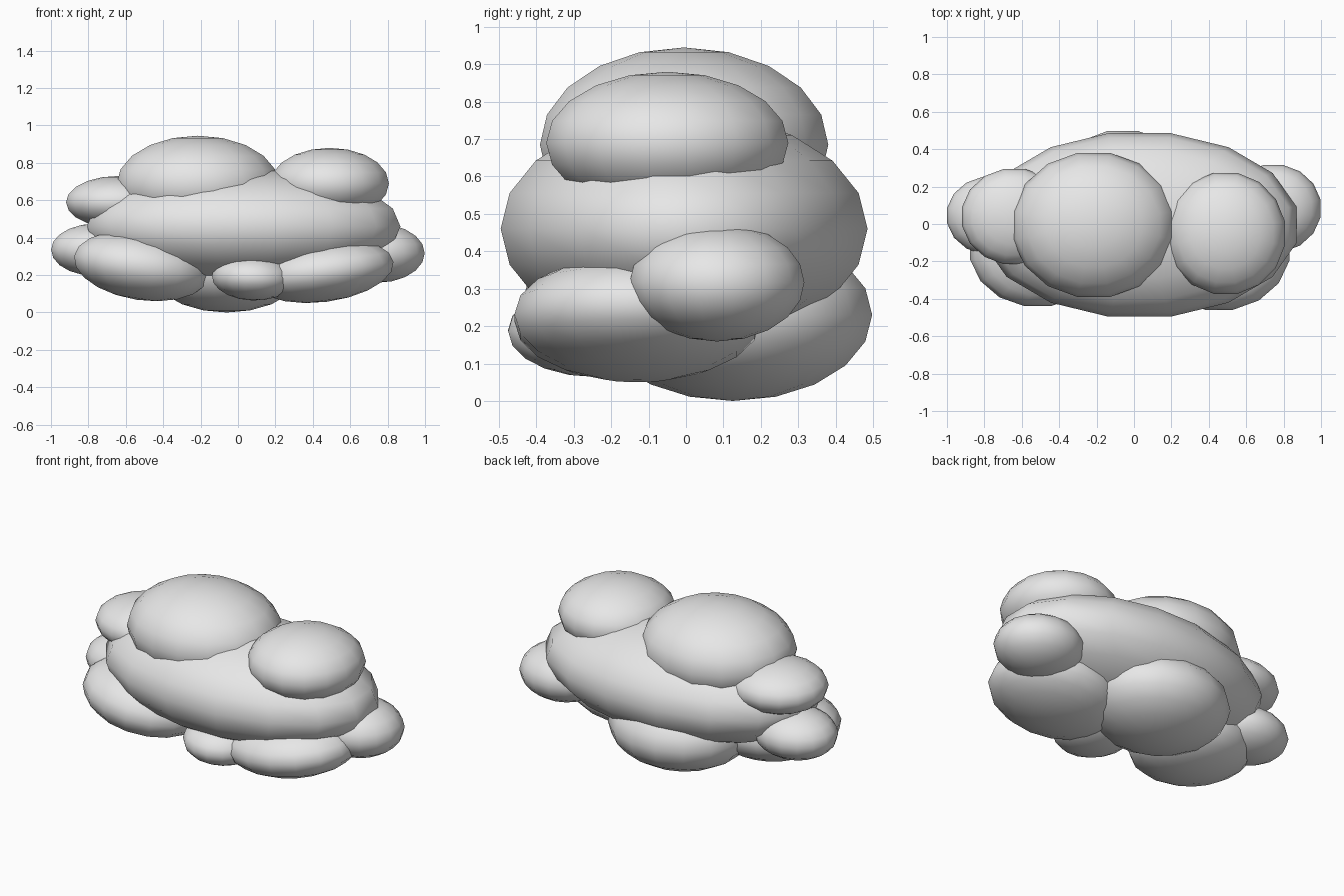
import bpy
import bmesh
from math import pi
from mathutils import Matrix

cube = bpy.data.objects.get("Cube")
if cube:
    bpy.data.objects.remove(cube, do_unlink=True)

# Single soft grey for the whole cloud
grey = bpy.data.materials.new("cloud_grey")
grey.use_nodes = True
colour = (0.8, 0.8, 0.8, 1)
grey.diffuse_color = colour
grey.node_tree.nodes["Principled BSDF"].inputs["Base Color"].default_value = colour


def puff(name, centre, radii, tilt=0):
    """Smooth ellipsoid with flat-sided outline, tilted about the y axis."""
    bm = bmesh.new()
    bmesh.ops.create_uvsphere(bm, u_segments=16, v_segments=10, radius=1)
    bm.transform(Matrix.Rotation(tilt, 4, "Y") @ Matrix.Diagonal((*radii, 1))
                 @ Matrix.Rotation(pi / 16, 4, "Z"))
    for face in bm.faces:
        face.smooth = True
    mesh = bpy.data.meshes.new(name)
    bm.to_mesh(mesh)
    bm.free()
    mesh.materials.append(grey)
    obj = bpy.data.objects.new(name, mesh)
    obj.location = centre
    bpy.context.collection.objects.link(obj)


# Central mass
puff("main_body", (0.03, -0.005, 0.46), (0.855, 0.5, 0.31))

# Upper puffs
puff("top_large_puff", (-0.215, -0.005, 0.685), (0.443, 0.393, 0.26))
puff("top_left_puff", (0.49, -0.05, 0.69), (0.323, 0.33, 0.19))
puff("upper_right_puff", (-0.64, 0.04, 0.59), (0.285, 0.26, 0.14))

# End puffs
puff("left_end_puff", (0.745, 0.083, 0.317), (0.258, 0.238, 0.158))
puff("right_end_puff", (-0.76, 0.045, 0.335), (0.244, 0.212, 0.14))

# Lower puffs
puff("lower_right_puff", (-0.515, -0.13, 0.248), (0.372, 0.315, 0.182), 0.15)
puff("lower_left_puff", (0.455, -0.13, 0.222), (0.387, 0.335, 0.166), -0.13)
puff("lower_front_puff", (0.08, -0.24, 0.188), (0.224, 0.24, 0.124), 0.04)
puff("bottom_back_puff", (-0.06, 0.125, 0.23), (0.415, 0.38, 0.23))
